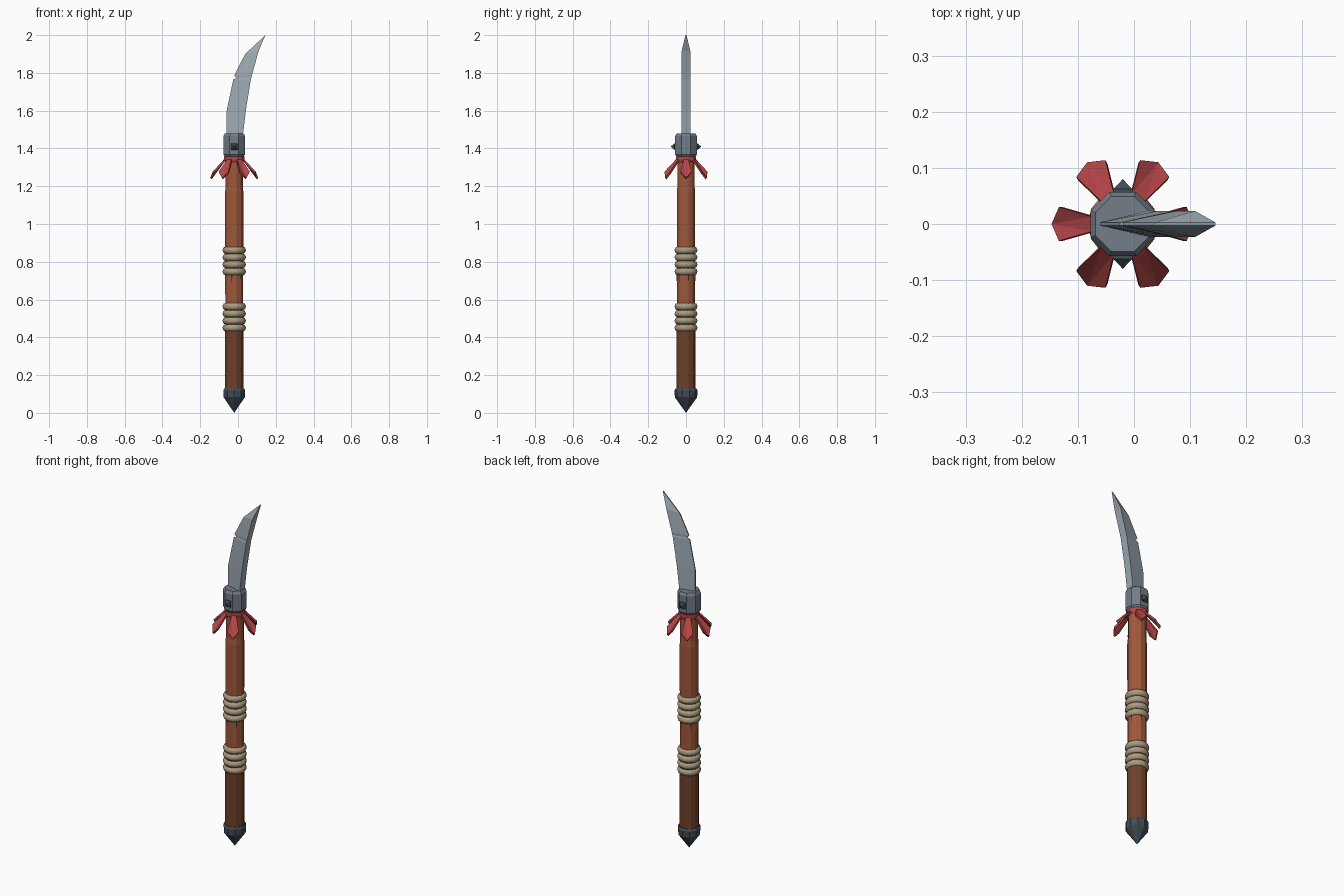
import bpy, bmesh, math
from mathutils import Vector

if "Cube" in bpy.data.objects:
    bpy.data.objects.remove(bpy.data.objects["Cube"])

CX = -0.02  # shaft axis


def mat(name, r, g, b):
    m = bpy.data.materials.new(name)
    lin = [((c / 255 + 0.055) / 1.055) ** 2.4 for c in (r, g, b)]
    m.diffuse_color = (*lin, 1)
    m.use_nodes = True
    m.node_tree.nodes["Principled BSDF"].inputs["Base Color"].default_value = m.diffuse_color
    return m


LIGHT_WOOD = mat("light wood", 160, 88, 58)
DARK_WOOD = mat("dark wood", 112, 64, 42)
STEEL = mat("blade steel", 156, 169, 178)
IRON = mat("collar iron", 116, 125, 136)
DARK_IRON = mat("dark iron", 66, 75, 84)
RED = mat("red cloth", 182, 70, 72)
ROPE = mat("rope", 170, 156, 128)
CRACK = mat("crack brown", 62, 36, 26)


def make(name, verts, faces, material, smooth=False):
    me = bpy.data.meshes.new(name)
    me.from_pydata([Vector(v) for v in verts], [], faces)
    bm = bmesh.new()
    bm.from_mesh(me)
    bmesh.ops.remove_doubles(bm, verts=bm.verts, dist=1e-5)
    bmesh.ops.recalc_face_normals(bm, faces=bm.faces)
    for f in bm.faces:
        f.smooth = smooth
    bm.to_mesh(me)
    bm.free()
    me.materials.append(material)
    ob = bpy.data.objects.new(name, me)
    bpy.context.collection.objects.link(ob)
    return ob


def lathe(name, profile, n, material, offset=0.5):
    """Turn (radius, z) points around the shaft axis, capping both ends."""
    verts, faces = [], []
    for r, z in profile:
        for i in range(n):
            a = 2 * math.pi * (i + offset) / n
            verts.append((CX + r * math.cos(a), r * math.sin(a), z))
    for k in range(len(profile) - 1):
        for i in range(n):
            j = (i + 1) % n
            faces.append((k * n + i, k * n + j, (k + 1) * n + j, (k + 1) * n + i))
    if profile[0][0] > 1e-3:
        faces.append(tuple(range(n))[::-1])
    faces.append(tuple(range((len(profile) - 1) * n, len(profile) * n)))
    return make(name, verts, faces, material)


# Shaft: dark butt section, lighter upper section
lathe("lower_shaft", [(0.051, 0.1), (0.051, 0.51)], 12, DARK_WOOD)
lathe("upper_shaft", [(0.049, 0.51), (0.05, 1.17), (0.047, 1.2), (0.047, 1.37)], 12, LIGHT_WOOD)

# Pointed butt cap
lathe("butt_cap", [(0.0001, 0.0), (0.059, 0.083), (0.061, 0.118), (0.055, 0.13)], 10, DARK_IRON)

# Iron collar, chamfered at both ends
lathe("collar", [(0.052, 1.355), (0.062, 1.368), (0.062, 1.465), (0.053, 1.48)], 8, IRON)

# Pyramid rivets on front and back of the collar
for name, s in (("front_rivet", -1), ("back_rivet", 1)):
    h = 0.017
    vs = [(CX + x * h, s * 0.054, 1.41 + z * h) for x, z in ((-1, -1), (1, -1), (1, 1), (-1, 1))]
    vs += [(CX + x * h, s * 0.062, 1.41 + z * h) for x, z in ((-1, -1), (1, -1), (1, 1), (-1, 1))]
    vs.append((CX, s * 0.08, 1.41))
    fs = [(0, 1, 2, 3)]
    for i in range(4):
        j = (i + 1) % 4
        fs += [(i, j, j + 4, i + 4), (i + 4, j + 4, 8)]
    make(name, vs, fs, DARK_IRON)

# Rope wraps: two stacks of four rings
for stack, z0 in (("lower", 0.45), ("upper", 0.748)):
    for k in range(4):
        bpy.ops.mesh.primitive_torus_add(
            major_segments=14, minor_segments=8, major_radius=0.042, minor_radius=0.0205,
            location=(CX, 0, z0 + 0.0377 * k))
        ob = bpy.context.object
        ob.name = f"{stack}_rope_ring_{k + 1}"
        ob.data.materials.append(ROPE)
        bpy.ops.object.shade_smooth_by_angle(angle=math.radians(50))

# Dark cracks in the wood below the upper wrap
for i in range(6):
    a = math.radians(15 + 60 * i)
    u, t = Vector((math.cos(a), math.sin(a), 0)), Vector((-math.sin(a), math.cos(a), 0))
    c = Vector((CX, 0, 0)) + u * 0.0505
    make(f"crack_{i + 1}", [c - t * 0.005 + Vector((0, 0, 0.74)), c + t * 0.005 + Vector((0, 0, 0.74)),
                            c + Vector((0, 0, 0.69))], [(0, 1, 2)], CRACK)

# Cloth band with six flared ribbons
lathe("cloth_band", [(0.048, 1.325), (0.055, 1.335), (0.055, 1.358)], 12, RED)
for i in range(6):
    a = math.radians(60 * i)
    u, t = Vector((math.cos(a), math.sin(a), 0)), Vector((-math.sin(a), math.cos(a), 0))
    vs = []
    for shift in (0, 1):
        for r, w, z in ((0.047, -0.013, 1.335), (0.107, -0.03, 1.27), (0.12, 0, 1.236),
                        (0.107, 0.03, 1.27), (0.047, 0.013, 1.335)):
            vs.append(Vector((CX, 0, z)) + u * r + t * w + (u + Vector((0, 0, 1))) * 0.007 * shift)
    fs = [(0, 1, 2), (0, 2, 4), (4, 2, 3), (5, 7, 6), (5, 9, 7), (9, 8, 7)]
    fs += [(k, (k + 1) % 5, (k + 1) % 5 + 5, k + 5) for k in range(5)]
    make(f"ribbon_{i + 1}", vs, fs, RED)

# Curved blade: sharp edge on the left, thick flat spine on the right, nick in the edge
stations = [  # edge x, edge z, spine x, spine z
    (-0.06, 1.46, 0.025, 1.46), (-0.06, 1.60, 0.042, 1.605), (-0.025, 1.765, 0.068, 1.765),
    (-0.007, 1.773, 0.071, 1.776), (-0.02, 1.787, 0.074, 1.788), (0.038, 1.90, 0.109, 1.915)]
vs, fs = [], []
for ex, ez, sx, sz in stations:
    vs += [(ex, -0.003, ez), (sx, -0.023, sz), (sx, 0.023, sz), (ex, 0.003, ez)]
for k in range(len(stations) - 1):
    for i in range(4):
        j = (i + 1) % 4
        fs.append((4 * k + i, 4 * k + j, 4 * k + j + 4, 4 * k + i + 4))
b = 4 * (len(stations) - 1)
vs += [(0.145, -0.003, 2.0), (0.145, 0.003, 2.0)]
T, U = b + 4, b + 5
fs += [(0, 1, 2, 3), (b, b + 1, T), (b + 1, b + 2, U, T), (b + 2, b + 3, U), (b + 3, b, T, U)]
make("blade", vs, fs, STEEL)
